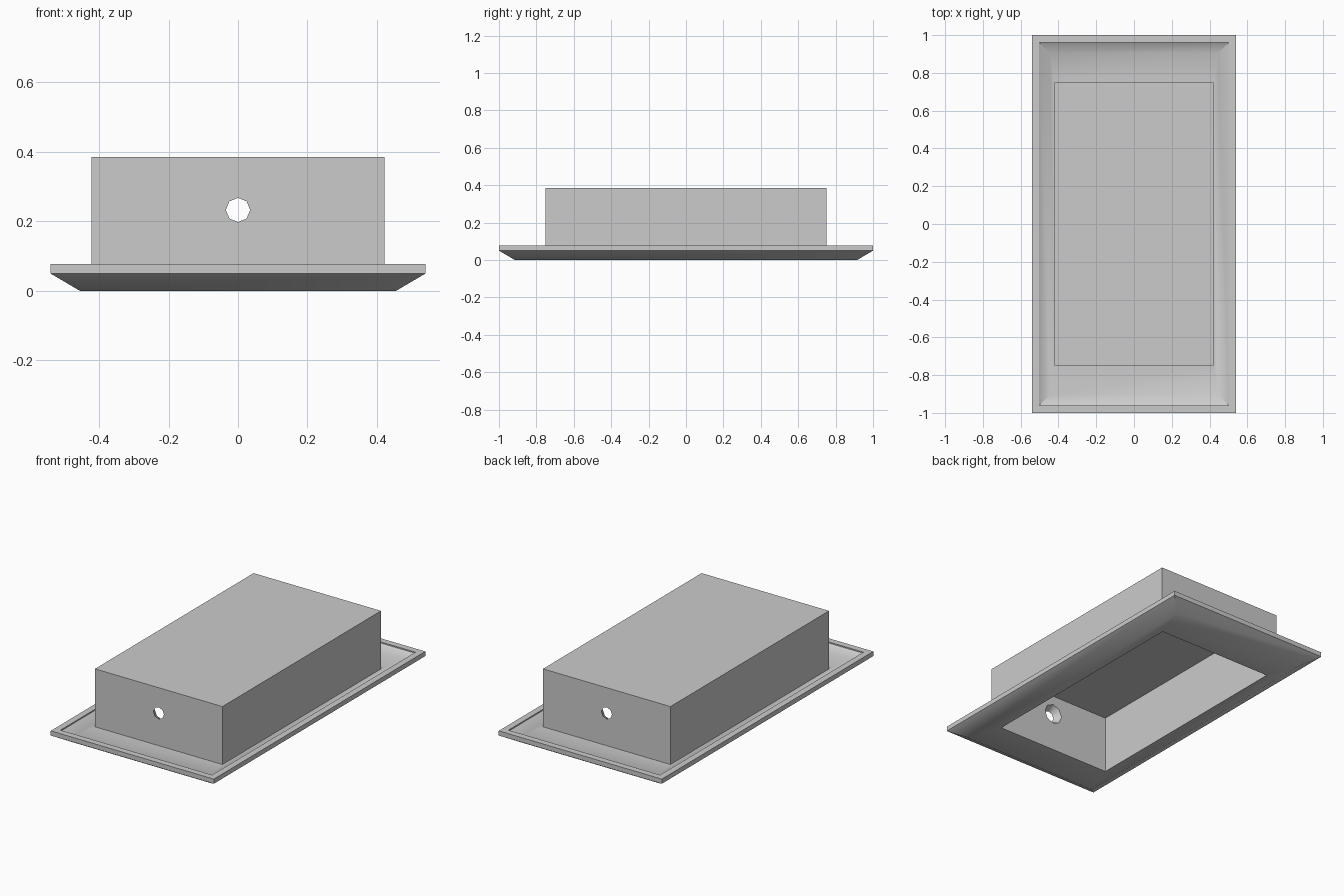
import bpy, bmesh, math

cube = bpy.data.objects.get("Cube")
if cube:
    bpy.data.objects.remove(cube, do_unlink=True)

GREY = (0.6, 0.6, 0.6, 1)
mat = bpy.data.materials.new("plain grey")
mat.use_nodes = True
mat.diffuse_color = GREY
mat.node_tree.nodes["Principled BSDF"].inputs["Base Color"].default_value = GREY

# Rectangular rings (half width, half length, height), from inner ceiling round to box top
RINGS = [
    (0.383, 0.708, 0.347),  # inner ceiling
    (0.383, 0.708, 0.0),    # opening
    (0.455, 0.915, 0.0),    # underside edge
    (0.54, 1.0, 0.05),      # bevel top
    (0.54, 1.0, 0.078),     # lip outside
    (0.502, 0.962, 0.078),  # lip inside
    (0.502, 0.962, 0.071),  # lip foot
    (0.445, 0.905, 0.038),  # tray floor edge
    (0.422, 0.75, 0.038),   # box base
    (0.422, 0.75, 0.385),   # box top
]
bm = bmesh.new()
loops = [[bm.verts.new((sx * w, sy * l, z)) for sx, sy in ((-1, -1), (1, -1), (1, 1), (-1, 1))]
         for w, l, z in RINGS]
for a, b in zip(loops, loops[1:]):
    for i in range(4):
        j = (i + 1) % 4
        bm.faces.new((a[i], a[j], b[j], b[i]))
bm.faces.new(loops[0])
bm.faces.new(loops[-1])
bmesh.ops.recalc_face_normals(bm, faces=bm.faces)
mesh = bpy.data.meshes.new("recessed_housing")
bm.to_mesh(mesh)
bm.free()
mesh.materials.append(mat)
housing = bpy.data.objects.new("recessed_housing", mesh)
bpy.context.collection.objects.link(housing)

# Flared eight-sided cable holes through both end walls
for side in (-1, 1):
    bpy.ops.mesh.primitive_cone_add(vertices=8, radius1=0.029, radius2=0.066, depth=0.062,
                                    location=(0, side * 0.729, 0.233),
                                    rotation=(side * math.pi / 2, 0, 0))
    cutter = bpy.context.object
    cutter.name = "hole_cutter"
    cutter.hide_render = True
    cutter.data.materials.append(mat)
    mod = housing.modifiers.new("cable_hole", 'BOOLEAN')
    mod.operation = 'DIFFERENCE'
    mod.solver = 'EXACT'
    mod.object = cutter
    bpy.context.view_layer.objects.active = housing
    bpy.ops.object.modifier_apply(modifier=mod.name)
    bpy.data.objects.remove(cutter, do_unlink=True)

# Soft bevels, crisp corners
bpy.ops.object.select_all(action='DESELECT')
housing.select_set(True)
bpy.context.view_layer.objects.active = housing
bpy.ops.object.shade_smooth_by_angle(angle=math.radians(40))
